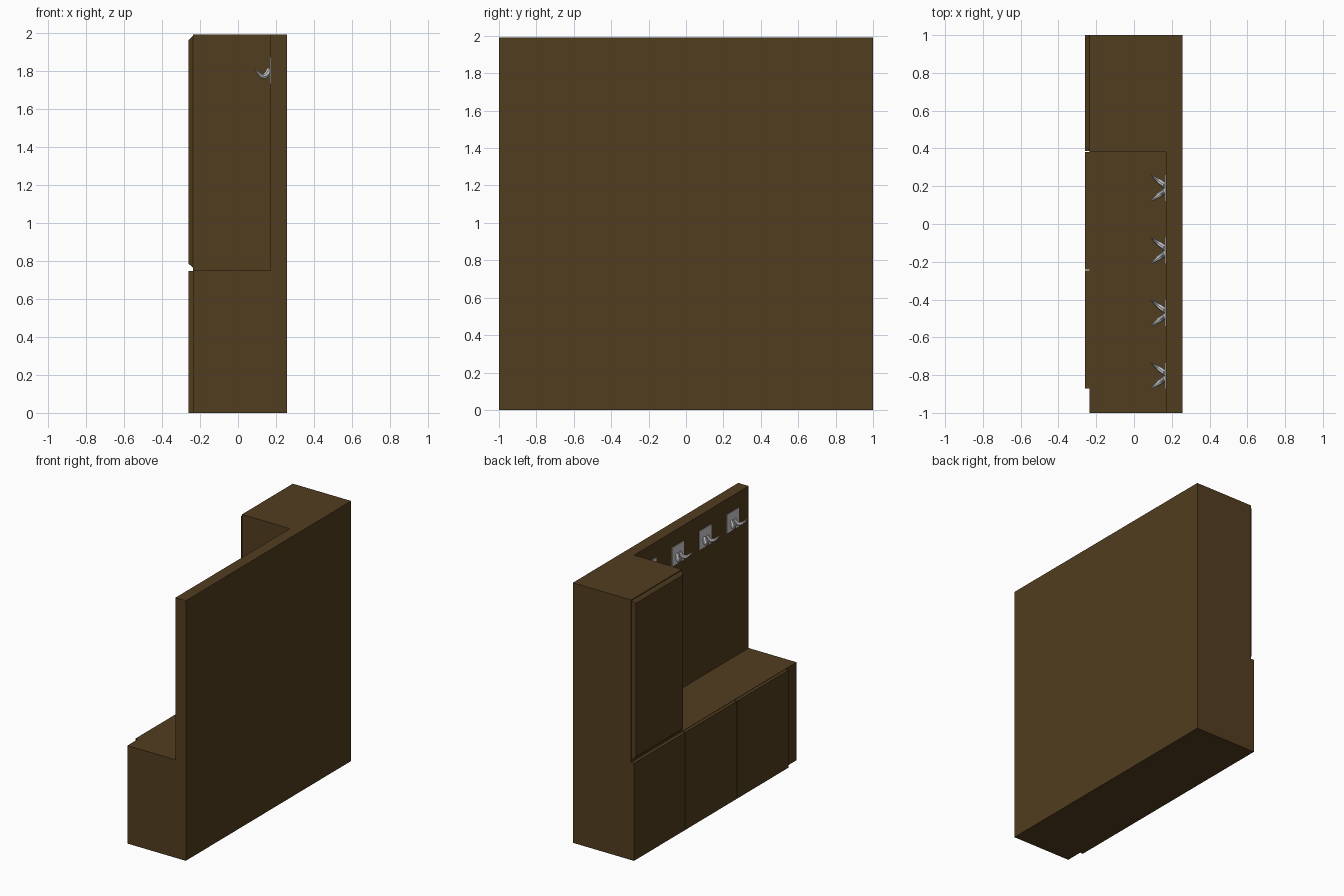
import bpy, bmesh
from mathutils import Vector

if "Cube" in bpy.data.objects:
    bpy.data.objects.remove(bpy.data.objects["Cube"])

wood = bpy.data.materials.new("dark_wood")
wood.diffuse_color = (0.085, 0.047, 0.014, 1)
wood.use_nodes = True
wood.node_tree.nodes["Principled BSDF"].inputs["Base Color"].default_value = wood.diffuse_color


def box(name, lo, hi, mat=None, chamfer=0.0):
    """Box between two corners; chamfer shrinks the -x face on all sides."""
    bm = bmesh.new()
    bmesh.ops.create_cube(bm, size=1)
    lo, hi = Vector(lo), Vector(hi)
    mid = (lo + hi) / 2
    for v in bm.verts:
        s = v.co * 2
        inset = chamfer if s.x < 0 else 0
        v.co = mid + Vector((s.x * (hi.x - lo.x) / 2,
                             s.y * ((hi.y - lo.y) / 2 - inset),
                             s.z * ((hi.z - lo.z) / 2 - inset)))
    me = bpy.data.meshes.new(name)
    bm.to_mesh(me)
    bm.free()
    if mat:
        me.materials.append(mat)
    ob = bpy.data.objects.new(name, me)
    bpy.context.collection.objects.link(ob)
    return ob


# Cabinet body: full block with the open coat niche cut above the bench
body = box("cabinet_body", (-0.236, -1, 0), (0.258, 1, 1.99), wood)
niche = box("niche_cutter", (-0.5, -1.5, 0.75), (0.17, 0.385, 2.5), wood)
niche.hide_render = True
cut = body.modifiers.new("niche", 'BOOLEAN')
cut.object = niche
cut.operation = 'DIFFERENCE'
cut.solver = 'EXACT'
bpy.context.view_layer.objects.active = body
bpy.ops.object.modifier_apply(modifier=cut.name)
bpy.data.objects.remove(niche)

# Three flat lower doors and one chamfered tall door
for i, (y0, y1) in enumerate([(-0.87, -0.246), (-0.24, 0.38), (0.386, 1.0)]):
    box(f"lower_door_{i + 1}", (-0.26, y0, 0), (-0.236, y1, 0.747), wood)
box("upper_door", (-0.26, 0.388, 0.763), (-0.236, 0.998, 1.984), wood, 0.022)


def prong(name, y, side):
    """Tapered hook arm that dips down, then rises outwards to a point."""
    cu = bpy.data.curves.new(name, 'CURVE')
    cu.dimensions = '3D'
    cu.bevel_depth = 0.016
    cu.bevel_resolution = 2
    cu.resolution_u = 6
    cu.use_fill_caps = True
    path = [(0.166, 0.014, 1.805, 1.0), (0.137, 0.034, 1.771, 0.95),
            (0.110, 0.054, 1.785, 0.55), (0.09, 0.069, 1.812, 0.08)]
    sp = cu.splines.new('BEZIER')
    sp.bezier_points.add(len(path) - 1)
    for p, (x, dy, z, r) in zip(sp.bezier_points, path):
        p.co = (x, y + side * dy, z)
        p.radius = r
        p.handle_left_type = p.handle_right_type = 'AUTO'
    ob = bpy.data.objects.new(name, cu)
    bpy.context.collection.objects.link(ob)
    bpy.ops.object.select_all(action='DESELECT')
    ob.select_set(True)
    bpy.context.view_layer.objects.active = ob
    bpy.ops.object.convert(target='MESH')
    bpy.ops.object.shade_smooth_by_angle()


# Row of double coat hooks on square plates
for i in range(4):
    y = 0.19 - i * 0.331
    box(f"hook_plate_{i + 1}", (0.165, y - 0.071, 1.73), (0.171, y + 0.071, 1.872))
    for side, label in ((-1, "right"), (1, "left")):
        prong(f"hook_prong_{label}_{i + 1}", y, side)
